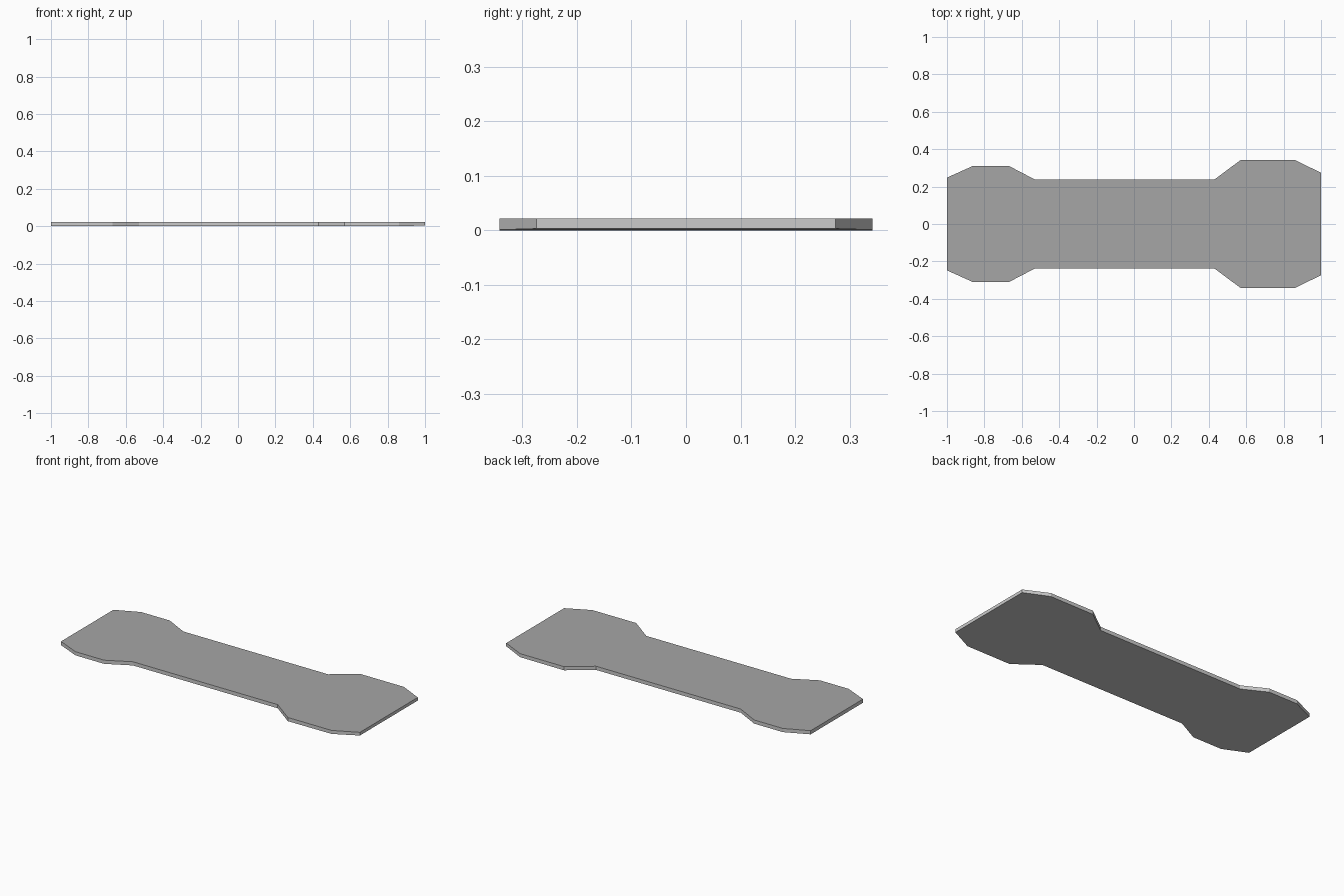
import bpy
import bmesh

if "Cube" in bpy.data.objects:
    bpy.data.objects.remove(bpy.data.objects["Cube"])

TOP = 0.022

# Stations along the plate: x, half width, underside height
stations = [
    (-1.00, 0.248, 0.0), (-0.86, 0.311, 0.0), (-0.67, 0.311, 0.0), (-0.53, 0.238, 0.0),
    (0.43, 0.238, 0.0), (0.57, 0.342, 0.0), (0.86, 0.342, 0.001), (1.00, 0.274, 0.003),
]

bm = bmesh.new()

# One rectangular section per station: bottom right, bottom left, top left, top right
rings = [[bm.verts.new(p) for p in ((x, -w, z), (x, w, z), (x, w, TOP), (x, -w, TOP))]
         for x, w, z in stations]

# Underside and both side walls
for a, b in zip(rings, rings[1:]):
    for i, j in ((0, 1), (1, 2), (3, 0)):
        bm.faces.new((a[i], a[j], b[j], b[i]))

# Flat top (darker grey) and the two end walls
top = bm.faces.new([r[3] for r in rings] + [r[2] for r in reversed(rings)])
top.material_index = 1
bm.faces.new(rings[0])
bm.faces.new(rings[-1])
bmesh.ops.recalc_face_normals(bm, faces=bm.faces[:])

mesh = bpy.data.meshes.new("flared_plate")
bm.to_mesh(mesh)
bm.free()

# Plain sides and underside, dark top surface
for name, value in (("plain_grey", 0.8), ("dark_top", 0.38)):
    mat = bpy.data.materials.new(name)
    mat.diffuse_color = (value, value, value, 1)
    mat.use_nodes = True
    mat.node_tree.nodes["Principled BSDF"].inputs["Base Color"].default_value = mat.diffuse_color
    mesh.materials.append(mat)

plate = bpy.data.objects.new("flared_plate", mesh)
bpy.context.collection.objects.link(plate)
